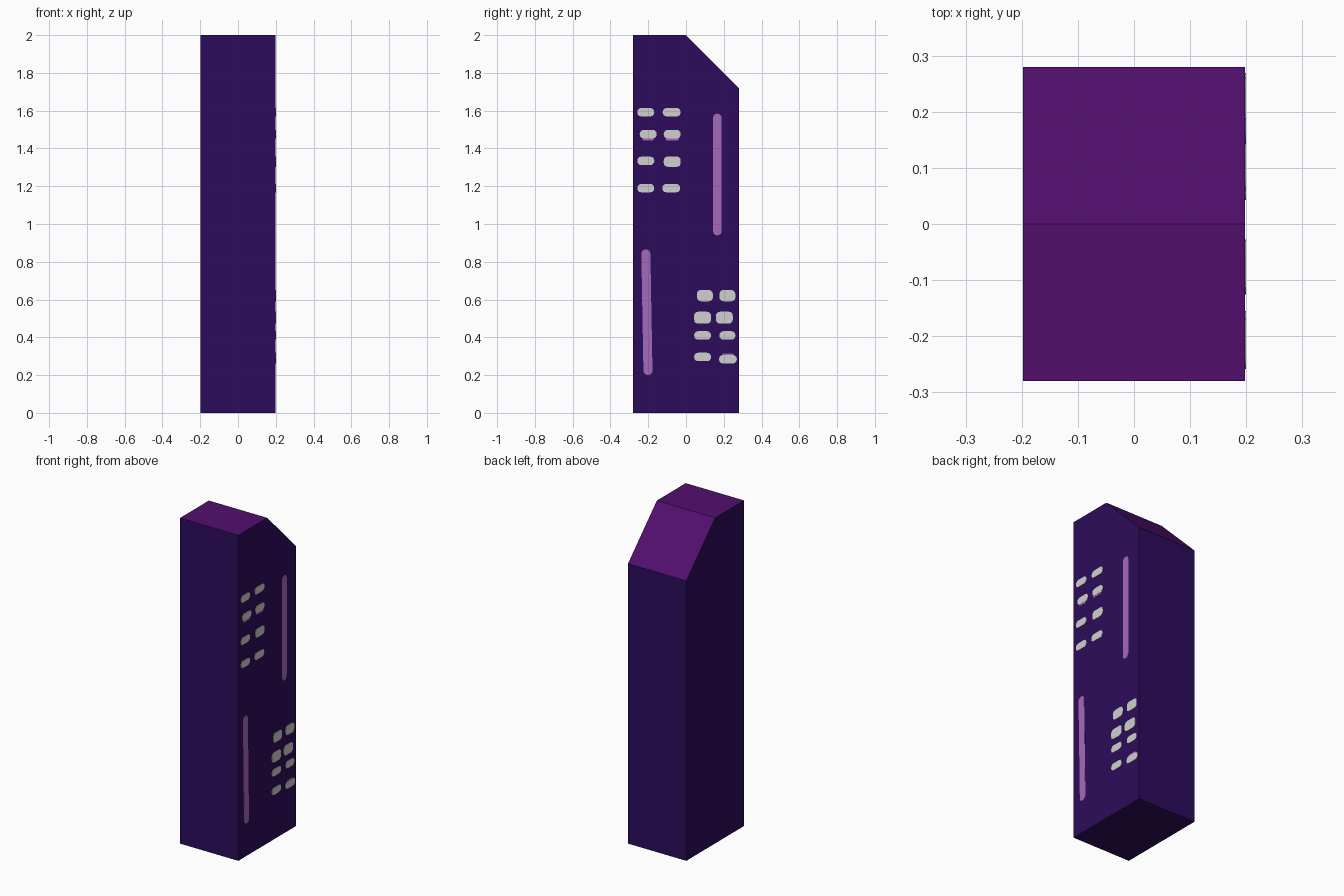
import bpy, bmesh, math

if "Cube" in bpy.data.objects:
    bpy.data.objects.remove(bpy.data.objects["Cube"])

W = 0.198  # half width in x


def material(name, rgb):
    m = bpy.data.materials.new(name)
    m.diffuse_color = (*rgb, 1)
    m.use_nodes = True
    m.node_tree.nodes["Principled BSDF"].inputs["Base Color"].default_value = m.diffuse_color
    return m


INDIGO = material("dark indigo", (0.027, 0.0038, 0.107))
PURPLE = material("roof purple", (0.082, 0.0048, 0.155))
LILAC = material("lilac", (0.38, 0.143, 0.49))
WHITE = material("window white", (0.63, 0.63, 0.62))


def extrude_profile(name, rings, x0, x1, mats):
    """Extrude y-z outlines along x into one closed-solid object."""
    bm = bmesh.new()
    for ring in rings:
        face = bm.faces.new([bm.verts.new((x0, y, z)) for y, z in ring])
        out = bmesh.ops.extrude_face_region(bm, geom=[face])
        moved = [g for g in out["geom"] if isinstance(g, bmesh.types.BMVert)]
        bmesh.ops.translate(bm, verts=moved, vec=(x1 - x0, 0, 0))
    bmesh.ops.recalc_face_normals(bm, faces=bm.faces[:])
    bm.normal_update()
    if len(mats) > 1:  # upward faces get the second colour
        for f in bm.faces:
            f.material_index = 1 if f.normal.z > 0.5 else 0
    mesh = bpy.data.meshes.new(name)
    bm.to_mesh(mesh)
    bm.free()
    for m in mats:
        mesh.materials.append(m)
    obj = bpy.data.objects.new(name, mesh)
    bpy.context.collection.objects.link(obj)
    return obj


def rounded(cy, cz, w, h, r, lean=0.0):
    """Rounded rectangle outline; lean shifts the top in y."""
    pts = []
    for i, (sy, sz) in enumerate([(1, 1), (-1, 1), (-1, -1), (1, -1)]):
        for k in range(4):
            a = math.radians(90 * i + 30 * k)
            y = sy * (w / 2 - r) + r * math.cos(a)
            z = sz * (h / 2 - r) + r * math.sin(a)
            pts.append((cy + y + lean * z / h, cz + z))
    return pts


# tower body with a sloped roof at the back
extrude_profile("tower_body",
                [[(-0.28, 0), (0.28, 0), (0.28, 1.72), (0, 2), (-0.28, 2)]],
                -W, W, [INDIGO, PURPLE])

# windows: y, z, width, height
windows = [
    (-0.213, 1.592, 0.09, 0.045), (-0.076, 1.592, 0.095, 0.045),
    (-0.200, 1.476, 0.09, 0.045), (-0.073, 1.476, 0.09, 0.045),
    (-0.213, 1.334, 0.09, 0.045), (-0.073, 1.330, 0.09, 0.055),
    (-0.213, 1.190, 0.09, 0.045), (-0.078, 1.190, 0.095, 0.045),
    (0.100, 0.621, 0.085, 0.06), (0.219, 0.621, 0.085, 0.06),
    (0.088, 0.504, 0.09, 0.063), (0.203, 0.504, 0.09, 0.063),
    (0.088, 0.410, 0.09, 0.045), (0.219, 0.410, 0.085, 0.045),
    (0.088, 0.296, 0.09, 0.045), (0.222, 0.284, 0.095, 0.045),
]
extrude_profile("windows",
                [rounded(y, z, w, h, 0.021) for y, z, w, h in windows],
                W - 0.001, W + 0.002, [WHITE])

# light strips, and the thin lilac edges showing beside some windows
extrude_profile("light_strips", [
    rounded(0.166, 1.262, 0.046, 0.645, 0.022),
    rounded(-0.207, 0.533, 0.048, 0.665, 0.022, lean=-0.012),
    rounded(-0.200, 1.455, 0.06, 0.024, 0.006),
    rounded(-0.073, 1.455, 0.07, 0.024, 0.006),
    rounded(0.222, 0.304, 0.06, 0.022, 0.006),
], W - 0.001, W + 0.0012, [LILAC])
